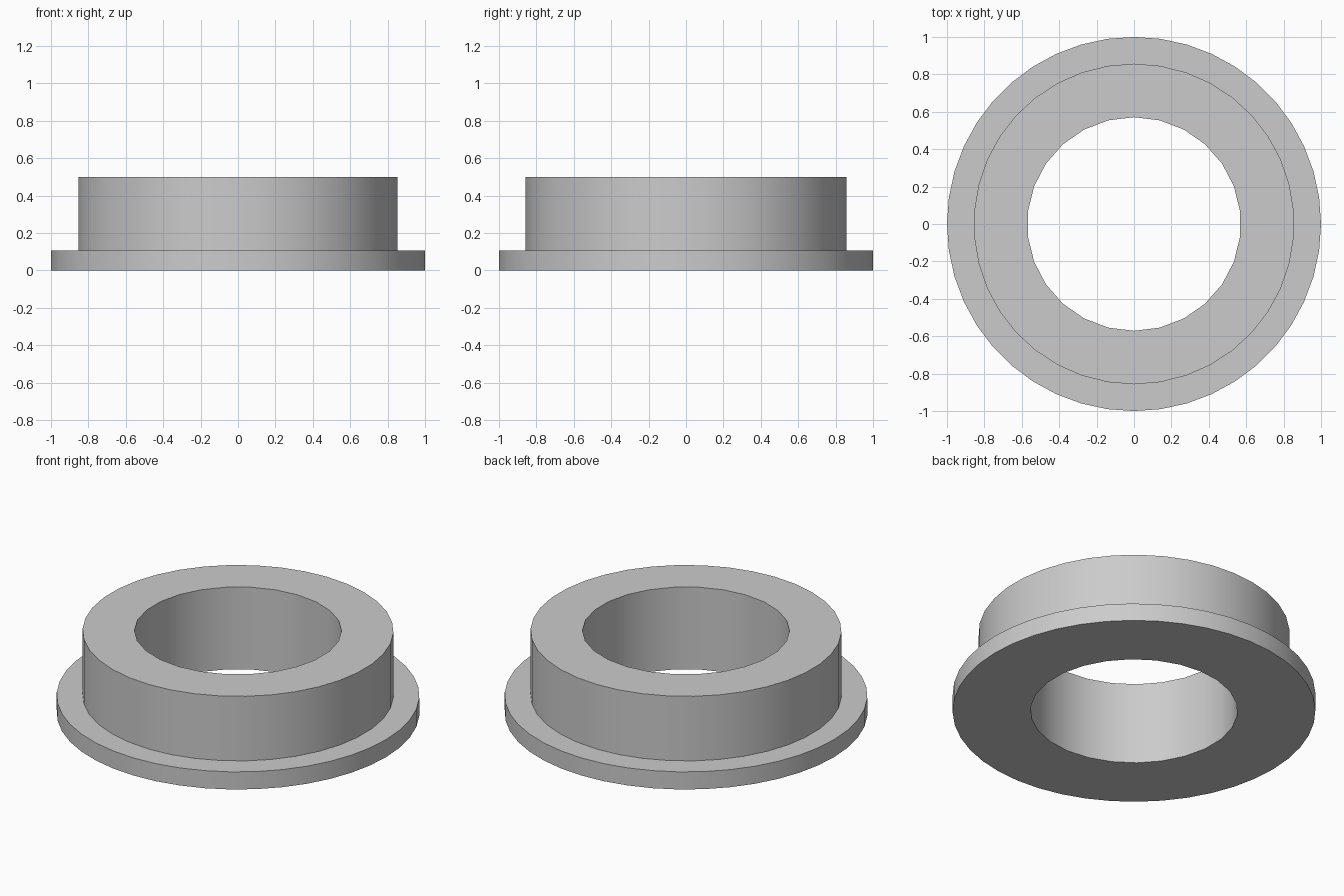
import bpy
import bmesh
import math

cube = bpy.data.objects.get("Cube")
if cube:
    bpy.data.objects.remove(cube, do_unlink=True)

# Main dimensions
FLANGE_R, BODY_R, HOLE_R = 1.0, 0.857, 0.571
FLANGE_H, TOTAL_H = 0.107, 0.5
FLANGE_SIDES, BODY_SIDES, HOLE_SIDES = 44, 38, 26

# Plain grey material
grey = bpy.data.materials.new("plain grey")
grey.use_nodes = True
colour = (0.6, 0.6, 0.6, 1.0)
grey.diffuse_color = colour
grey.node_tree.nodes["Principled BSDF"].inputs["Base Color"].default_value = colour


def ring(bm, radius, z, sides):
    """Closed loop of edges, first corner on the y axis."""
    angles = [math.tau * i / sides for i in range(sides)]
    verts = [bm.verts.new((radius * math.sin(a), radius * math.cos(a), z)) for a in angles]
    return [bm.edges.new((verts[i], verts[(i + 1) % sides])) for i in range(sides)]


def wall(bm, low, high):
    """Vertical wall between two matching loops."""
    bmesh.ops.bridge_loops(bm, edges=low + high)


def annulus(bm, outer, inner):
    """Flat face between two loops at the same height."""
    bmesh.ops.triangle_fill(bm, edges=outer + inner, use_beauty=True, normal=(0, 0, 1))


bm = bmesh.new()
flange_low = ring(bm, FLANGE_R, 0, FLANGE_SIDES)
flange_high = ring(bm, FLANGE_R, FLANGE_H, FLANGE_SIDES)
body_low = ring(bm, BODY_R, FLANGE_H, BODY_SIDES)
body_high = ring(bm, BODY_R, TOTAL_H, BODY_SIDES)
hole_low = ring(bm, HOLE_R, 0, HOLE_SIDES)
hole_high = ring(bm, HOLE_R, TOTAL_H, HOLE_SIDES)

# Flange rim, body side and bore
wall(bm, flange_low, flange_high)
wall(bm, body_low, body_high)
wall(bm, hole_low, hole_high)

# Underside, flange shoulder and top
annulus(bm, flange_low, hole_low)
annulus(bm, flange_high, body_low)
annulus(bm, body_high, hole_high)
bmesh.ops.recalc_face_normals(bm, faces=bm.faces[:])

mesh = bpy.data.meshes.new("flanged_bushing")
bm.to_mesh(mesh)
bm.free()
mesh.materials.append(grey)
bushing = bpy.data.objects.new("flanged_bushing", mesh)
bpy.context.collection.objects.link(bushing)

# Smooth round walls, sharp rims
for obj in bpy.context.selected_objects:
    obj.select_set(False)
bushing.select_set(True)
bpy.context.view_layer.objects.active = bushing
bpy.ops.object.shade_smooth_by_angle(angle=math.radians(30))
